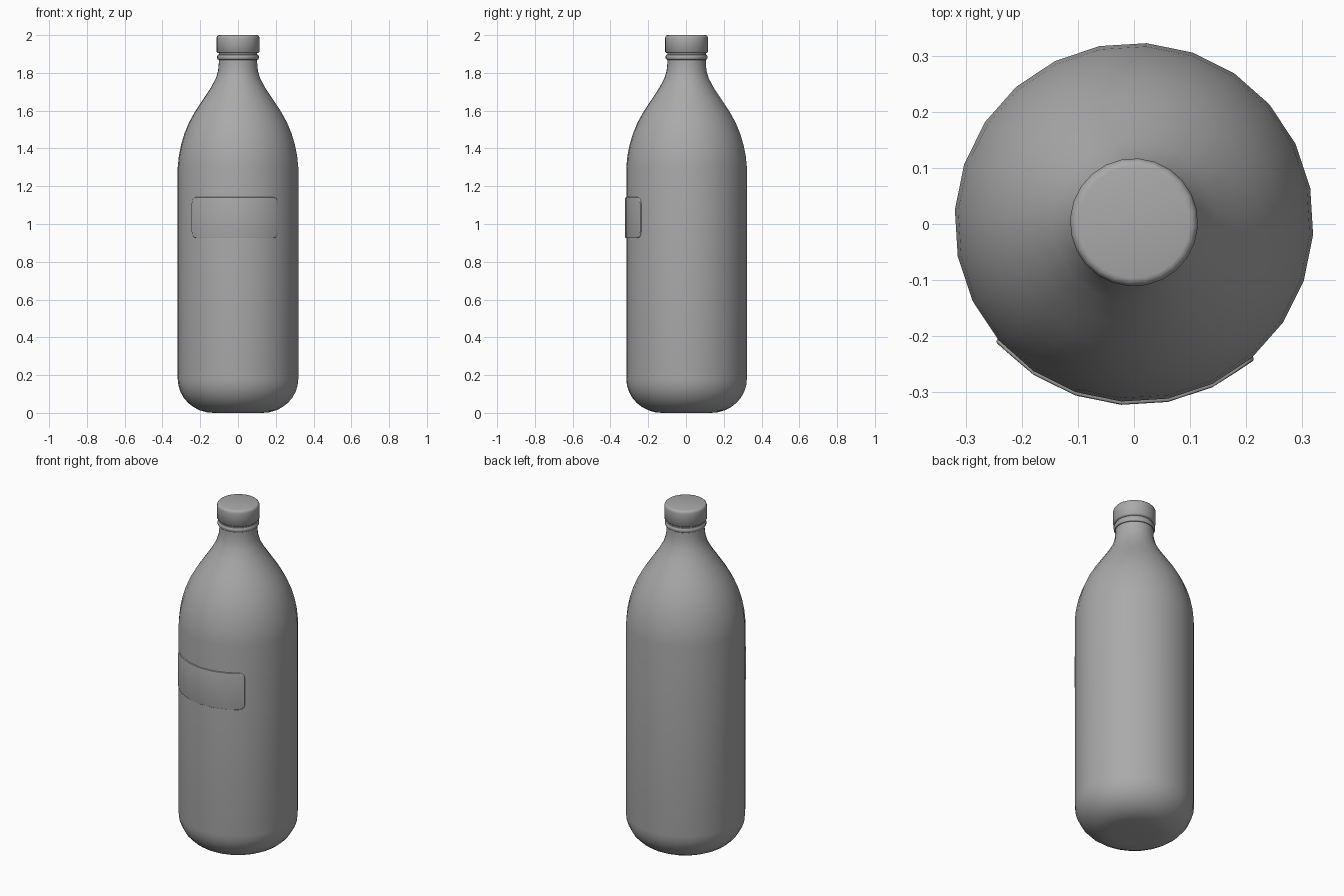
import bpy, bmesh
from math import sin, cos, radians, sqrt, pi

cube = bpy.data.objects.get("Cube")
if cube:
    bpy.data.objects.remove(cube)

SIDES, STEP, TURN = 24, 15, -4      # facets, degrees per facet, turn of the seams
RADIUS, CENTRE_Y = 0.32, 0.003

grey = bpy.data.materials.new("plain grey")
grey.use_nodes = True
grey.diffuse_color = (0.4, 0.4, 0.4, 1)
grey.node_tree.nodes["Principled BSDF"].inputs["Base Color"].default_value = (0.4, 0.4, 0.4, 1)


def finish(name, bm, angle):
    bmesh.ops.recalc_face_normals(bm, faces=bm.faces)
    mesh = bpy.data.meshes.new(name)
    bm.to_mesh(mesh)
    bm.free()
    mesh.materials.append(grey)
    obj = bpy.data.objects.new(name, mesh)
    obj.location.y = CENTRE_Y
    bpy.context.collection.objects.link(obj)
    bpy.ops.object.select_all(action='DESELECT')
    obj.select_set(True)
    bpy.context.view_layer.objects.active = obj
    bpy.ops.object.shade_smooth_by_angle(angle=radians(angle))
    return obj


def bridge(bm, a, b):
    for i in range(len(a)):
        j = (i + 1) % len(a)
        bm.faces.new((a[i], a[j], b[j], b[i]))


def lathe(name, profile, angle=40):
    bm = bmesh.new()
    rings = []
    for r, z in profile:
        rings.append([bm.verts.new((r * cos(radians(TURN + STEP * i)),
                                    r * sin(radians(TURN + STEP * i)), z))
                      for i in range(SIDES)])
    for a, b in zip(rings, rings[1:]):
        bridge(bm, a, b)
    bm.faces.new(rings[0])
    bm.faces.new(rings[-1])
    return finish(name, bm, angle)


# Bottle: rounded base, straight wall, curved shoulder, neck
base = [(0.13 + 0.19 * sin(t * pi / 16), 0.18 - 0.18 * cos(t * pi / 16)) for t in range(9)]
shoulder = [(0.32, 1.3), (0.314, 1.36), (0.302, 1.42), (0.284, 1.48), (0.259, 1.54),
            (0.225, 1.6), (0.185, 1.66), (0.145, 1.72), (0.118, 1.77), (0.106, 1.81),
            (0.102, 1.85), (0.102, 1.92)]
lathe("bottle_body", base + shoulder)

# Collar ring below the cap
lathe("neck_ring", [(0.095, 1.868), (0.106, 1.87), (0.111, 1.877), (0.111, 1.889),
                    (0.106, 1.896), (0.095, 1.898)])

# Screw cap with softened rims
lathe("cap", [(0.098, 1.905), (0.108, 1.906), (0.114, 1.912), (0.114, 1.984),
              (0.112, 1.992), (0.107, 1.998), (0.1, 2.0)], 50)


# Raised label following the facets of the wall
def wall_point(deg, lift, z):
    off = (deg - TURN) % STEP - STEP / 2
    r = RADIUS * cos(radians(STEP / 2)) / cos(radians(off)) + lift
    return (r * cos(radians(deg)), r * sin(radians(deg)), z)


MIDDLE, HALF_WIDTH, CORNER = 270 + TURN, 0.2535, 0.032
LOW, HIGH = 0.925, 1.142
mid_z, half_z = (LOW + HIGH) / 2, (HIGH - LOW) / 2
ends = [HALF_WIDTH - CORNER + CORNER * sin(radians(a)) for a in (0, 30, 60, 90)]
facets = [radians(STEP * k) * RADIUS for k in range(-2, 3)]
columns = [-s for s in reversed(ends)] + facets + ends


def outline(bm, inset, lift):
    top, bottom = [], []
    for s in columns:
        into = max(0, abs(s) - (HALF_WIDTH - CORNER))
        h = half_z - CORNER * 1.0 + sqrt(max(0, CORNER ** 2 - into ** 2)) - inset
        deg = MIDDLE + (s * (1 - inset / HALF_WIDTH)) / RADIUS * 180 / pi
        top.append(bm.verts.new(wall_point(deg, lift, mid_z + h)))
        bottom.append(bm.verts.new(wall_point(deg, lift, mid_z - h)))
    return top, bottom


bm = bmesh.new()
levels = [outline(bm, i, l) for i, l in ((0, -0.012), (0, 0.002), (0.002, 0.005), (0.006, 0.006))]
for (ta, ba), (tb, bb) in zip(levels, levels[1:]):
    bridge(bm, ta + ba[::-1], tb + bb[::-1])
for top, bottom in (levels[0], levels[-1]):
    for i in range(len(columns) - 1):
        bm.faces.new((top[i], top[i + 1], bottom[i + 1], bottom[i]))
finish("label", bm, 40)
